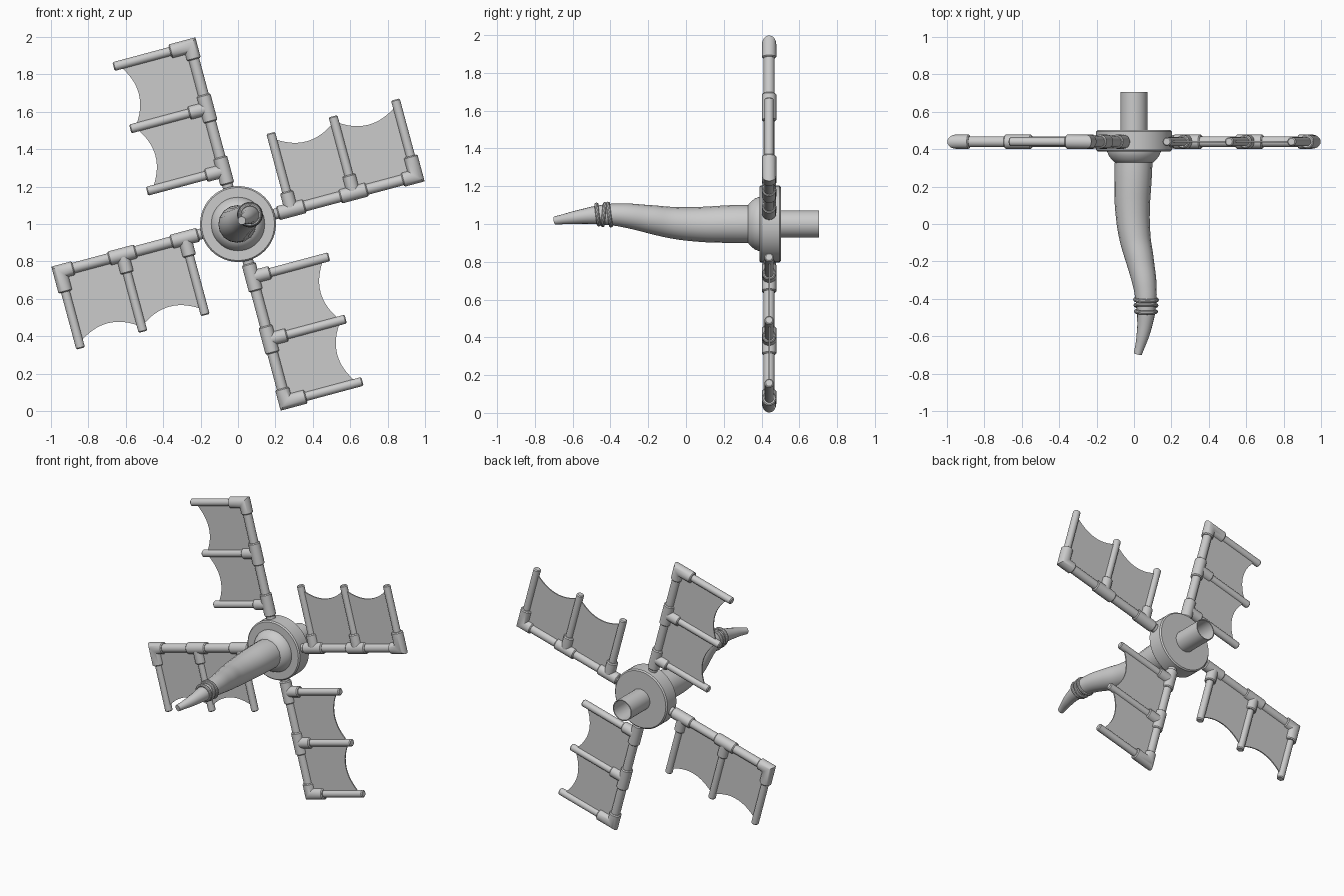
import bpy, bmesh
from math import sin, cos, pi, radians
from mathutils import Vector

cube = bpy.data.objects.get("Cube")
if cube:
    bpy.data.objects.remove(cube, do_unlink=True)

grey = bpy.data.materials.new("plain grey")
grey.use_nodes = True
grey.diffuse_color = (0.6, 0.6, 0.6, 1)
grey.node_tree.nodes["Principled BSDF"].inputs["Base Color"].default_value = (0.6, 0.6, 0.6, 1)

AXIS_Y, HUB_Z, SIDES = 0.44, 1.0, 24
parts = []


def add(name, mesh, loc=(0, 0, 0), turn=0.0):
    ob = bpy.data.objects.new(name, mesh)
    ob.location = loc
    ob.rotation_euler = (0, -turn, 0)
    bpy.context.collection.objects.link(ob)
    parts.append(ob)
    return ob


def loft_mesh(name, tubes):
    """Skin each list of rings, capping both ends."""
    bm = bmesh.new()
    for rings in tubes:
        loops = [[bm.verts.new(p) for p in ring] for ring in rings]
        for a, b in zip(loops, loops[1:]):
            for i in range(len(a)):
                j = (i + 1) % len(a)
                bm.faces.new((a[i], a[j], b[j], b[i]))
        bm.faces.new(loops[0])
        bm.faces.new(loops[-1])
    bmesh.ops.recalc_face_normals(bm, faces=bm.faces)
    me = bpy.data.meshes.new(name)
    bm.to_mesh(me)
    bm.free()
    me.materials.append(grey)
    return me


def circle(r, place, sides=SIDES):
    return [place(r * cos(2 * pi * i / sides), r * sin(2 * pi * i / sides)) for i in range(sides)]


def along_x(t, r):
    return circle(r, lambda a, b: (t, b, a))


def along_z(x, t, r):
    return circle(r, lambda a, b: (x - a, b, t))


def along_y(t, r):
    return circle(r, lambda a, b: (a, t, b), 48)


def rounded(t0, t1, r, c=0.006):
    return [(t0, r - c), (t0 + c, r), (t1 - c, r), (t1, r - c)]


# Blade layout: arm runs along local x, spars along local z
SPARS = (0.295, 0.64, 0.985)
TIP, FIT, BRANCH = 0.425, 0.038, 0.1
tip_x = SPARS[-1]

arm = loft_mesh("arm", [[along_x(t, 0.029) for t in (0.12, tip_x)]])
spars = loft_mesh("spars", [[along_z(x, t, r) for t, r in rounded(0, TIP, 0.024)] for x in SPARS])

# Tee fittings and a mitred elbow at the arm's end
tees = []
for x in SPARS[:2]:
    tees.append([along_x(t, r) for t, r in rounded(x - 0.075, x + 0.075, FIT)])
    tees.append([along_z(x, t, r) for t, r in rounded(0, BRANCH, FIT - 0.002)])
tee_mesh = loft_mesh("tee_fittings", tees)
elbow = loft_mesh("elbow_fitting", [[
    along_x(tip_x - 0.075, FIT - 0.006), along_x(tip_x - 0.069, FIT),
    circle(FIT, lambda a, b: (tip_x - a, b, a)),
    along_z(tip_x, BRANCH + 0.006, FIT), along_z(tip_x, BRANCH + 0.012, FIT - 0.006)]])

# Cloth panels with a scalloped free edge
panels = []
for x0, x1 in zip(SPARS, SPARS[1:]):
    edge = []
    for i in range(17):
        s = i / 8 - 1
        edge.append((x0 + (x1 - x0) * i / 16, 0.332 + 0.065 * s * s))
    outline = [(x0, 0)] + edge + [(x1, 0)]
    panels.append([[(x, y, z) for x, z in outline] for y in (-0.004, 0.004)])
sail = loft_mesh("sail", panels)

for k in range(4):
    turn = radians(15 + 90 * k)
    for mesh in (arm, spars, tee_mesh, elbow, sail):
        add(f"{mesh.name}_{k + 1}", mesh, (0, AXIS_Y, HUB_Z), turn)

# Hub, socket and open rear shaft
hub_at = (0, 0, HUB_Z)
add("hub", loft_mesh("hub", [[along_y(t, r) for t, r in rounded(0.388, 0.502, 0.203, 0.008)]]), hub_at)
socket = [(0.41, 0.145), (0.385, 0.143), (0.365, 0.135), (0.345, 0.12), (0.33, 0.103), (0.325, 0.09)]
add("horn_socket", loft_mesh("horn_socket", [[along_y(t, r) for t, r in socket]]), hub_at)
shaft = [(0.48, 0.072), (0.705, 0.072), (0.705, 0.066), (0.52, 0.066)]
add("rear_shaft", loft_mesh("rear_shaft", [[along_y(t, r) for t, r in shaft]]), hub_at)

# Tapering curved horn
path = [(0, 0.38, 1, 0.1), (-0.005, 0.25, 1, 0.1), (-0.008, 0.08, 0.998, 0.093),
        (0.005, -0.07, 1.007, 0.084), (0.033, -0.2, 1.027, 0.074), (0.058, -0.33, 1.046, 0.063),
        (0.065, -0.43, 1.05, 0.054), (0.06, -0.52, 1.043, 0.043), (0.044, -0.61, 1.031, 0.032),
        (0.02, -0.695, 1.018, 0.022)]
cu = bpy.data.curves.new("horn_path", "CURVE")
cu.dimensions = "3D"
cu.bevel_depth, cu.bevel_resolution, cu.resolution_u = 1.0, 6, 6
cu.use_fill_caps = True
sp = cu.splines.new("BEZIER")
sp.radius_interpolation = "CARDINAL"
sp.bezier_points.add(len(path) - 1)
for p, (x, y, z, r) in zip(sp.bezier_points, path):
    p.co, p.radius = (x, y, z), r
    p.handle_left_type = p.handle_right_type = "AUTO"
guide = bpy.data.objects.new("horn_guide", cu)
bpy.context.collection.objects.link(guide)
bpy.context.view_layer.update()
horn = bpy.data.meshes.new_from_object(guide.evaluated_get(bpy.context.evaluated_depsgraph_get()))
bpy.data.objects.remove(guide, do_unlink=True)
horn.materials.clear()
horn.materials.append(grey)
add("horn", horn)

# Cord wrapped around the horn
for k, (y, r, tilt) in enumerate([(-0.405, 0.058, 8), (-0.435, 0.056, -6), (-0.468, 0.053, 7)]):
    bpy.ops.mesh.primitive_torus_add(
        major_radius=r, minor_radius=0.011, major_segments=32, minor_segments=10,
        location=(0.064, y, 1.05), rotation=(radians(90 + tilt), radians(tilt), 0))
    ring = bpy.context.object
    ring.name = f"cord_ring_{k + 1}"
    ring.data.materials.append(grey)
    parts.append(ring)

bpy.ops.object.select_all(action="DESELECT")
for ob in parts:
    ob.select_set(True)
bpy.context.view_layer.objects.active = parts[0]
bpy.ops.object.shade_smooth_by_angle(angle=radians(35))
